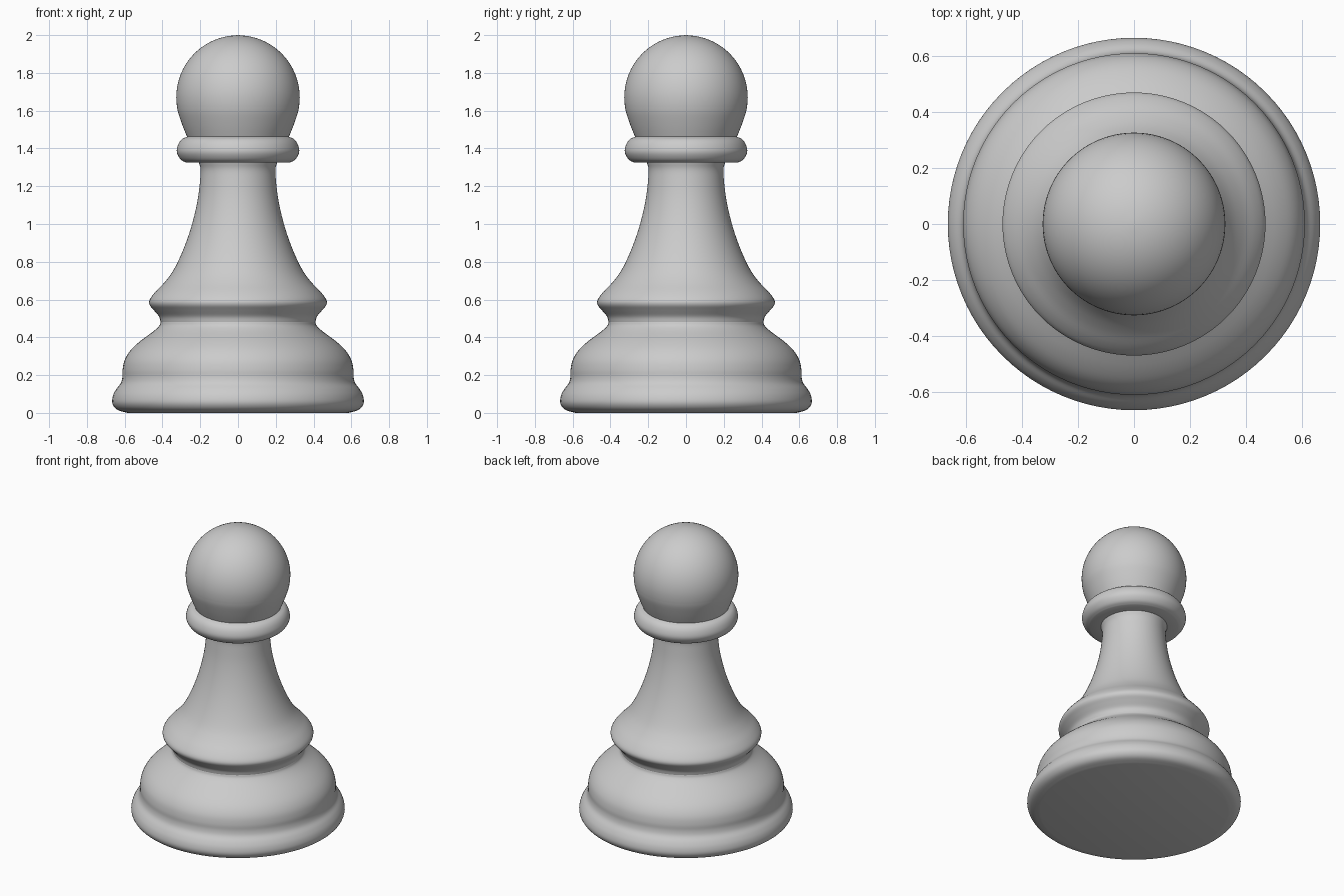
import bpy, bmesh, math
from mathutils import Vector

if "Cube" in bpy.data.objects:
    bpy.data.objects.remove(bpy.data.objects["Cube"])

SIDES = 96
mat = bpy.data.materials.new("light_grey")
mat.diffuse_color = (0.6, 0.6, 0.6, 1)
mat.use_nodes = True
mat.node_tree.nodes["Principled BSDF"].inputs["Base Color"].default_value = mat.diffuse_color


def smooth(pts, steps=4):
    """Catmull-Rom curve through profile points."""
    p = [Vector(q) for q in pts]
    p = [2 * p[0] - p[1]] + p + [2 * p[-1] - p[-2]]
    out = []
    for a, b, c, d in zip(p, p[1:], p[2:], p[3:]):
        for i in range(steps):
            t = i / steps
            out.append(0.5 * (2 * b + (c - a) * t + (2 * a - 5 * b + 4 * c - d) * t * t
                              + (3 * b - a - 3 * c + d) * t ** 3))
    return [tuple(q) for q in out] + [tuple(pts[-1])]


def lathe(name, profile):
    """Revolve an (radius, height) profile around z, bottom to top."""
    bm = bmesh.new()
    rings = []
    for r, z in profile:
        if r < 1e-5:
            rings.append([bm.verts.new((0, 0, z))] * SIDES)
        else:
            rings.append([bm.verts.new((r * math.cos(2 * math.pi * i / SIDES),
                                        r * math.sin(2 * math.pi * i / SIDES), z))
                          for i in range(SIDES)])
    for lo, hi in zip(rings, rings[1:]):
        for i in range(SIDES):
            j = (i + 1) % SIDES
            bm.faces.new(list(dict.fromkeys((lo[i], lo[j], hi[j], hi[i]))))
    mesh = bpy.data.meshes.new(name)
    bm.to_mesh(mesh)
    bm.free()
    mesh.materials.append(mat)
    obj = bpy.data.objects.new(name, mesh)
    bpy.context.collection.objects.link(obj)
    bpy.ops.object.select_all(action='DESELECT')
    obj.select_set(True)
    bpy.context.view_layer.objects.active = obj
    bpy.ops.object.shade_smooth_by_angle(angle=math.radians(40))


# Foot with rounded rim and domed shoulder
lathe("base", [(0, 0)] + smooth([
    (0.585, 0.0), (0.64, 0.017), (0.665, 0.05), (0.662, 0.09), (0.645, 0.125),
    (0.621, 0.157), (0.612, 0.19), (0.611, 0.23), (0.6, 0.28), (0.57, 0.33),
    (0.52, 0.378), (0.45, 0.43), (0.418, 0.46), (0.41, 0.48)]))

# Ridge and tapering stem
lathe("stem", smooth([
    (0.41, 0.48), (0.418, 0.51), (0.445, 0.543), (0.468, 0.572), (0.467, 0.60),
    (0.438, 0.64), (0.39, 0.69), (0.345, 0.75), (0.30, 0.84), (0.26, 0.945),
    (0.23, 1.05), (0.21, 1.15), (0.2, 1.24), (0.198, 1.29), (0.207, 1.325)]))

# Collar ring, flat underneath
lathe("collar", [(0.19, 1.325)] + smooth([
    (0.275, 1.325), (0.304, 1.342), (0.324, 1.38), (0.317, 1.42),
    (0.298, 1.448), (0.27, 1.462)]))

# Ball head with a slightly conical lower part
ball = [(0.327 * math.cos(a), 1.67 + 0.329 * math.sin(a))
        for a in (math.pi / 2 * i / 20 for i in range(20))]
lathe("head", smooth([(0.262, 1.445), (0.273, 1.47), (0.295, 1.525), (0.317, 1.59), (0.325, 1.635)])
      + ball + [(0, 2.0)])
